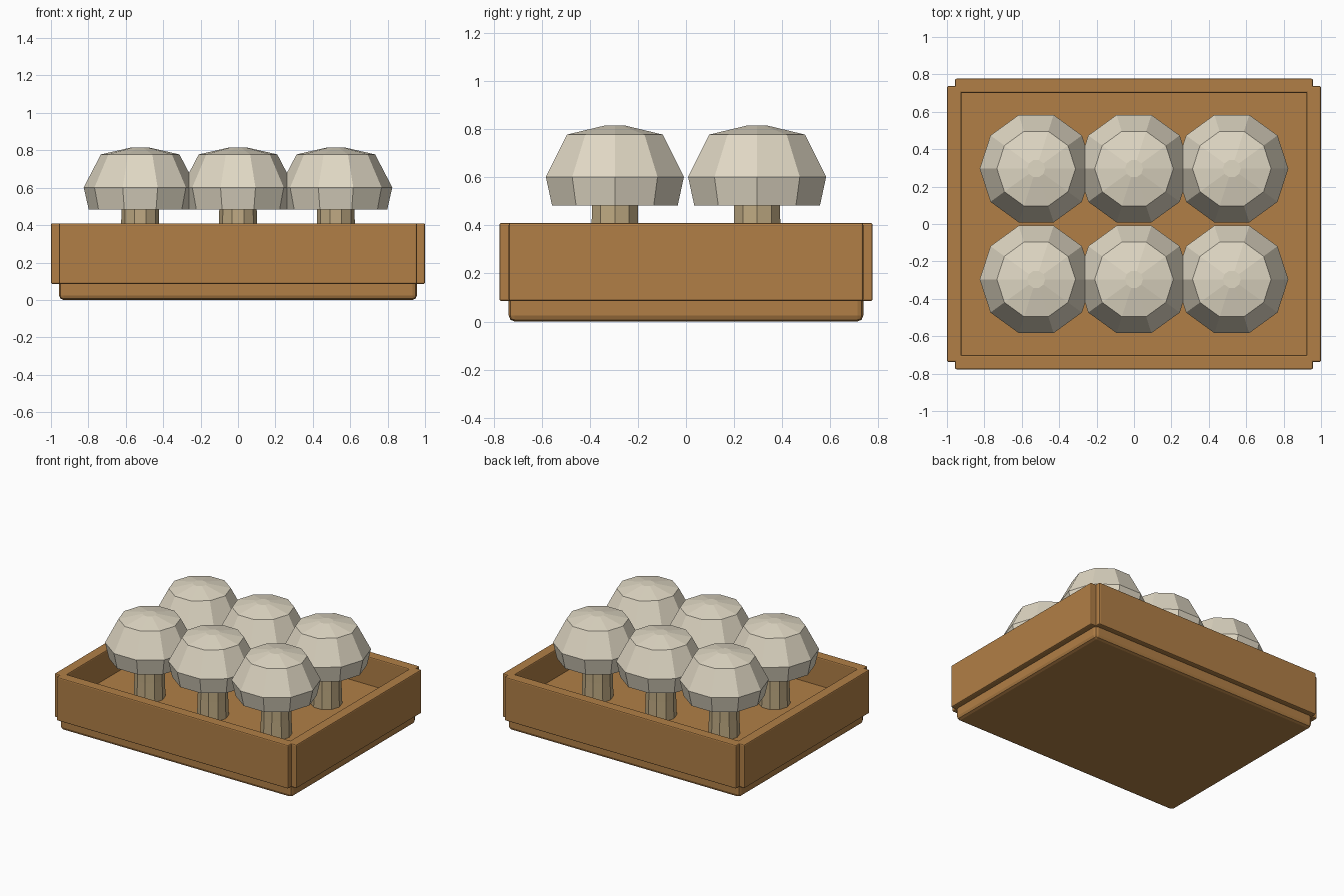
import bpy, math

if "Cube" in bpy.data.objects:
    bpy.data.objects.remove(bpy.data.objects["Cube"])


def material(name, rgb):
    """Flat colour from 0-255 display values, stored as linear."""
    def lin(c):
        c /= 255
        return c / 12.92 if c < 0.04045 else ((c + 0.055) / 1.055) ** 2.4
    m = bpy.data.materials.new(name)
    m.diffuse_color = (*[lin(c) for c in rgb], 1)
    m.use_nodes = True
    m.node_tree.nodes["Principled BSDF"].inputs["Base Color"].default_value = m.diffuse_color
    return m


WOOD = material("crate wood", (177, 127, 70))
CAP = material("mushroom cap cream", (224, 216, 196))
STEM = material("mushroom stem tan", (190, 169, 130))


def board(name, lo, hi, bevel):
    """Axis-aligned plank with softened edges."""
    bpy.ops.mesh.primitive_cube_add(size=1, location=[(a + b) / 2 for a, b in zip(lo, hi)])
    o = bpy.context.object
    o.name = name
    o.scale = [b - a for a, b in zip(lo, hi)]
    bpy.ops.object.transform_apply(location=False, rotation=False, scale=True)
    mod = o.modifiers.new("soft edges", 'BEVEL')
    mod.width = bevel
    mod.segments = 2
    o.data.materials.append(WOOD)
    return o


def lathe(name, profile, loc, mat, sides=10):
    """Faceted solid from (radius, height) rings, closed at both ends."""
    verts, faces = [], []
    for r, z in profile:
        for i in range(sides):
            a = math.tau * i / sides
            verts.append((r * math.cos(a), r * math.sin(a), z))
    for k in range(len(profile) - 1):
        for i in range(sides):
            j = (i + 1) % sides
            faces.append((k * sides + i, k * sides + j,
                          (k + 1) * sides + j, (k + 1) * sides + i))
    faces.append(tuple(reversed(range(sides))))
    faces.append(tuple(range(len(verts) - sides, len(verts))))
    me = bpy.data.meshes.new(name)
    me.from_pydata(verts, [], faces)
    me.materials.append(mat)
    o = bpy.data.objects.new(name, me)
    o.location = loc
    bpy.context.collection.objects.link(o)
    return o


# Crate: thick floor slab and four overlapping side boards
board("crate_floor", (-0.957, -0.738, 0), (0.957, 0.738, 0.2), 0.025)
Z0, Z1 = 0.085, 0.41
board("front_board", (-0.957, -0.777, Z0), (0.957, -0.70, Z1), 0.008)
board("back_board", (-0.957, 0.70, Z0), (0.957, 0.777, Z1), 0.008)
board("left_board", (-1.0, -0.738, Z0), (-0.923, 0.738, Z1), 0.008)
board("right_board", (0.923, -0.738, Z0), (1.0, 0.738, Z1), 0.008)

# Mushrooms: three columns by two rows, ten-sided stems and caps
stem_profile = [(0.108, 0.19), (0.103, 0.34), (0.1, 0.49)]
cap_profile = [(0.275, 0.483), (0.302, 0.602), (0.21, 0.778), (0.048, 0.815)]
for x in (-0.523, 0, 0.523):
    for y in (-0.296, 0.296):
        lathe("mushroom_stem", stem_profile, (x, y, 0), STEM)
        lathe("mushroom_cap", cap_profile, (x, y, 0), CAP)
